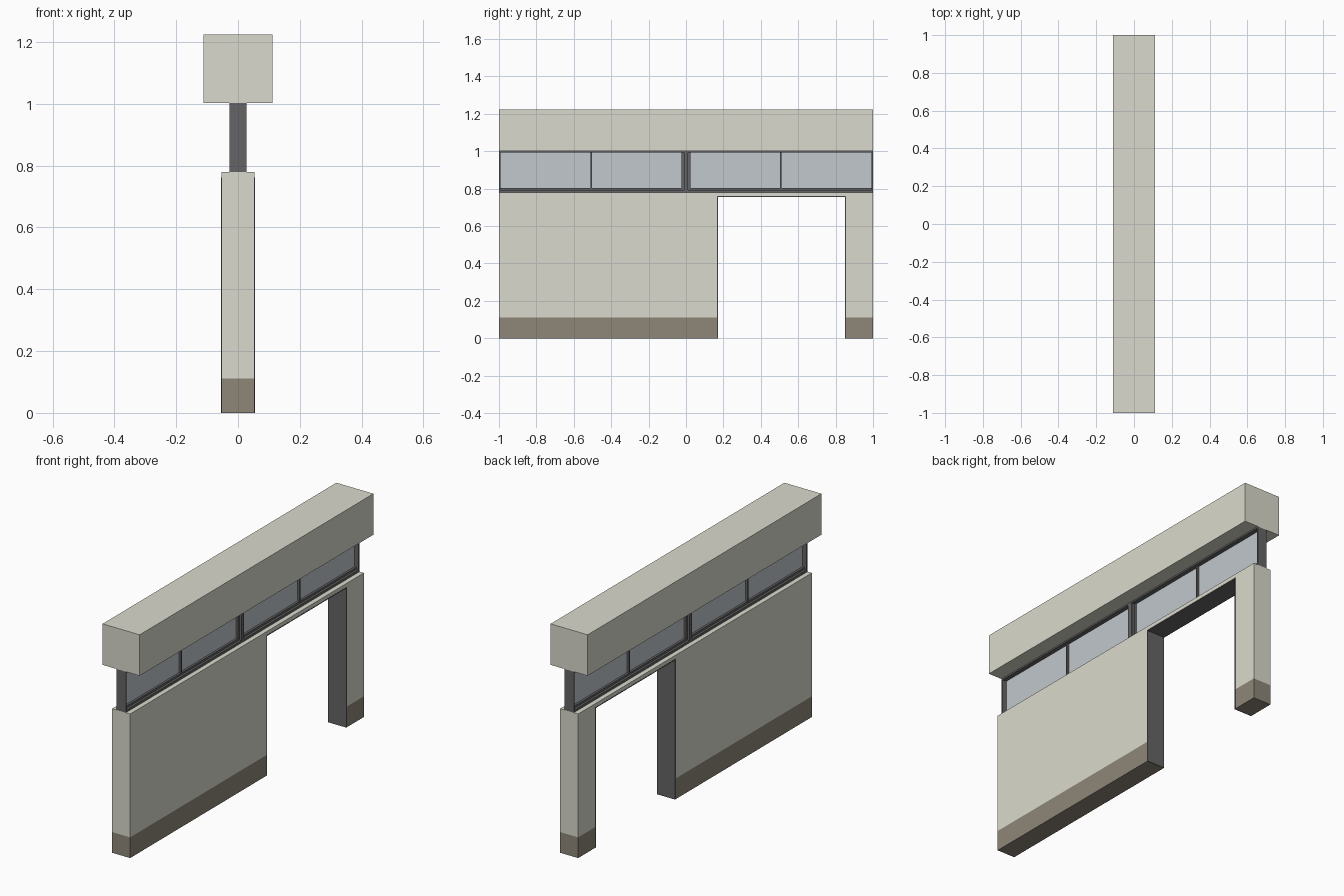
import bpy, bmesh

if "Cube" in bpy.data.objects:
    bpy.data.objects.remove(bpy.data.objects["Cube"])


def material(name, rgb):
    m = bpy.data.materials.new(name)
    m.diffuse_color = (*rgb, 1)
    m.use_nodes = True
    m.node_tree.nodes["Principled BSDF"].inputs["Base Color"].default_value = m.diffuse_color
    return m


PLASTER = material("plaster", (0.71, 0.70, 0.61))
PLINTH = material("plinth", (0.27, 0.24, 0.19))
METAL = material("dark_metal", (0.13, 0.13, 0.135))
GLASS = material("glass", (0.54, 0.58, 0.62))


def finish(name, bm, mat):
    bmesh.ops.recalc_face_normals(bm, faces=bm.faces)
    mesh = bpy.data.meshes.new(name)
    bm.to_mesh(mesh)
    bm.free()
    mesh.materials.append(mat)
    ob = bpy.data.objects.new(name, mesh)
    bpy.context.collection.objects.link(ob)
    return ob


def extrude_x(name, half, points, mat):
    """Prism of a (y, z) outline, centred on x = 0."""
    bm = bmesh.new()
    face = bm.faces.new([bm.verts.new((-half, y, z)) for y, z in points])
    ext = bmesh.ops.extrude_face_region(bm, geom=[face])
    verts = [v for v in ext["geom"] if isinstance(v, bmesh.types.BMVert)]
    bmesh.ops.translate(bm, verts=verts, vec=(2 * half, 0, 0))
    return finish(name, bm, mat)


def box(name, half, y0, y1, z0, z1, mat):
    return extrude_x(name, half, [(y0, z0), (y1, z0), (y1, z1), (y0, z1)], mat)


WALL, OPEN0, OPEN1, HEAD = 0.054, 0.171, 0.849, 0.755
BASE, TOP, BEAM = 0.112, 0.78, 1.002
T = 0.006  # door lining thickness
a, b = OPEN0 - T, OPEN1 + T

# Wall with doorway, and plinth on both sides of it
extrude_x("wall", WALL, [(-1, BASE), (a, BASE), (a, HEAD + T), (b, HEAD + T),
                         (b, BASE), (1, BASE), (1, TOP), (-1, TOP)], PLASTER)
box("plinth_long", WALL, -1, a, 0, BASE, PLINTH)
box("plinth_short", WALL, b, 1, 0, BASE, PLINTH)

# Door lining
extrude_x("door_lining", WALL + 0.0005,
          [(a, 0), (OPEN0, 0), (OPEN0, HEAD), (OPEN1, HEAD), (OPEN1, 0),
           (b, 0), (b, HEAD + T), (a, HEAD + T)], METAL)

# Top beam
box("top_beam", 0.111, -1, 1, BEAM, 1.224, PLASTER)

# Window band: stepped sill rail, head rail, centre post
box("sill_rail", 0.028, -1, 1, TOP, 0.793, METAL)
box("sill_bead", 0.016, -1, 1, 0.793, 0.804, METAL)
box("head_rail", 0.028, -1, 1, 0.994, BEAM, METAL)
box("centre_post", 0.028, -0.012, 0.012, 0.793, 0.994, METAL)

# Two panes per half, with frame stiles and a thin glazing bar
for side, s in (("left", -1), ("right", 1)):
    for part, half, c, w in (("end_post", 0.028, 0.996, 0.008),
                             ("glazing_bar", 0.016, 0.507, 0.008),
                             ("inner_stile", 0.016, 0.018, 0.012)):
        box(f"{part}_{side}", half, s * c - w / 2, s * c + w / 2,
            0.793 if half > 0.02 else 0.804, 0.994, METAL)
    for i, (y0, y1) in enumerate(((0.024, 0.503), (0.511, 0.992))):
        lo, hi = sorted((s * y0, s * y1))
        box(f"glass_{side}_{i + 1}", 0.004, lo, hi, 0.804, 0.994, GLASS)
